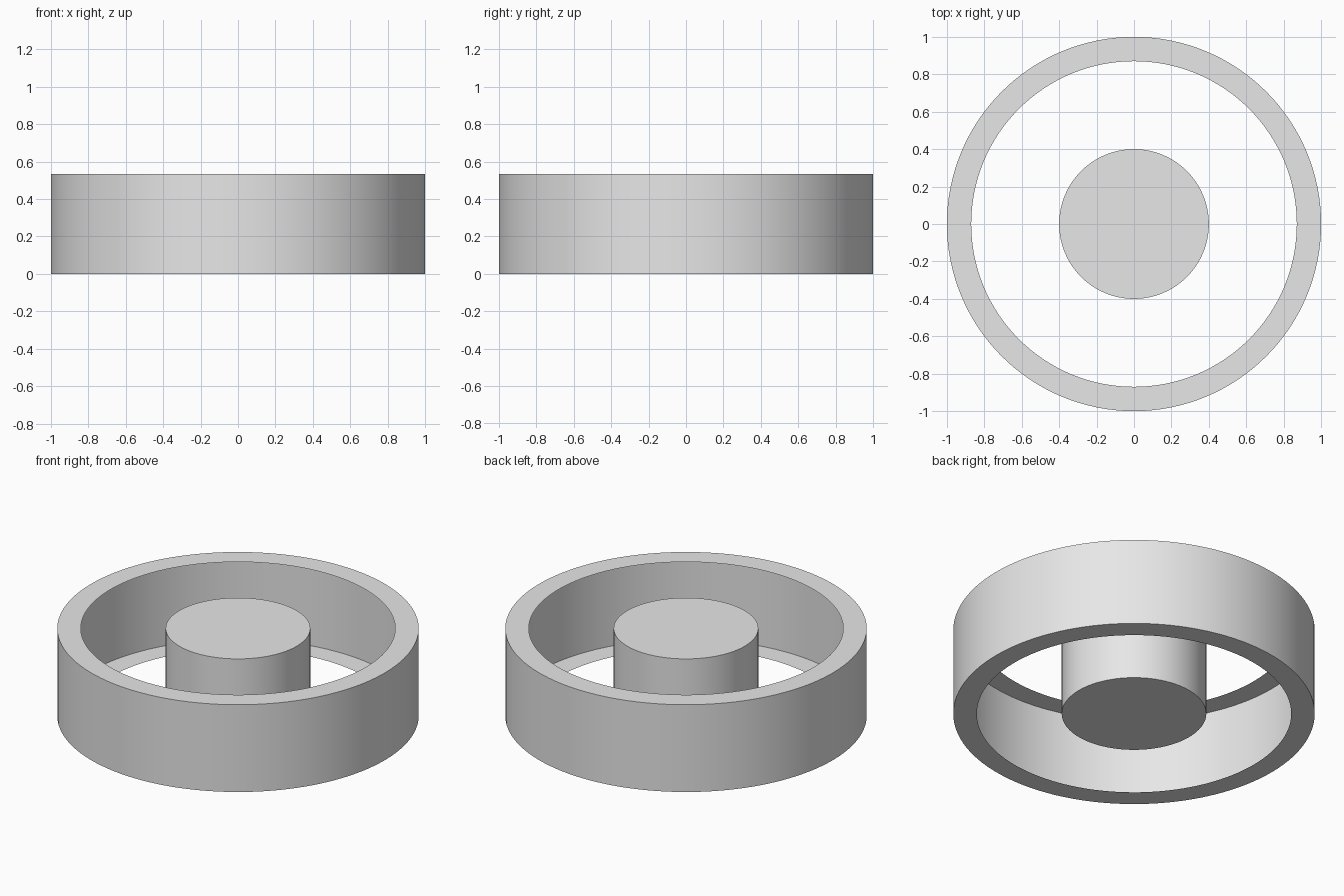
import bpy
import bmesh
import math

HEIGHT = 0.533
SEGMENTS = 128

if "Cube" in bpy.data.objects:
    bpy.data.objects.remove(bpy.data.objects["Cube"], do_unlink=True)

grey = bpy.data.materials.new("light grey")
grey.use_nodes = True
colour = (0.8, 0.8, 0.8, 1)
grey.diffuse_color = colour
grey.node_tree.nodes["Principled BSDF"].inputs["Base Color"].default_value = colour


def lathe(name, profile):
    """Spin an (radius, height) profile around the z axis."""
    bm = bmesh.new()
    verts = [bm.verts.new((r, 0, z)) for r, z in profile]
    edges = [bm.edges.new(pair) for pair in zip(verts, verts[1:])]
    bmesh.ops.spin(bm, geom=verts + edges, cent=(0, 0, 0), axis=(0, 0, 1),
                   angle=math.tau, steps=SEGMENTS, use_merge=True)
    bmesh.ops.remove_doubles(bm, verts=bm.verts, dist=0.0001)
    # Point the flat faces up or down and the walls outward
    bm.normal_update()
    for face in bm.faces:
        centre = face.calc_center_median()
        outward = centre.copy()
        outward.z = 0
        if abs(face.normal.z) > 0.5:
            flip = face.normal.z * (centre.z - HEIGHT / 2) < 0
        else:
            flip = face.normal.dot(outward) < 0
        if flip:
            face.normal_flip()
    mesh = bpy.data.meshes.new(name)
    bm.to_mesh(mesh)
    bm.free()
    mesh.materials.append(grey)
    obj = bpy.data.objects.new(name, mesh)
    bpy.context.collection.objects.link(obj)
    bpy.ops.object.select_all(action='DESELECT')
    obj.select_set(True)
    bpy.context.view_layer.objects.active = obj
    bpy.ops.object.shade_smooth_by_angle(angle=math.radians(30))
    return obj


# Outer ring: thin wall with a flat rim above and below, open to the inside
lathe("outer_ring", [(0.87, 0), (1, 0), (1, HEIGHT), (0.87, HEIGHT)])

# Central hub: closed solid cylinder
lathe("central_hub", [(0, 0), (0.4, 0), (0.4, HEIGHT), (0, HEIGHT)])
